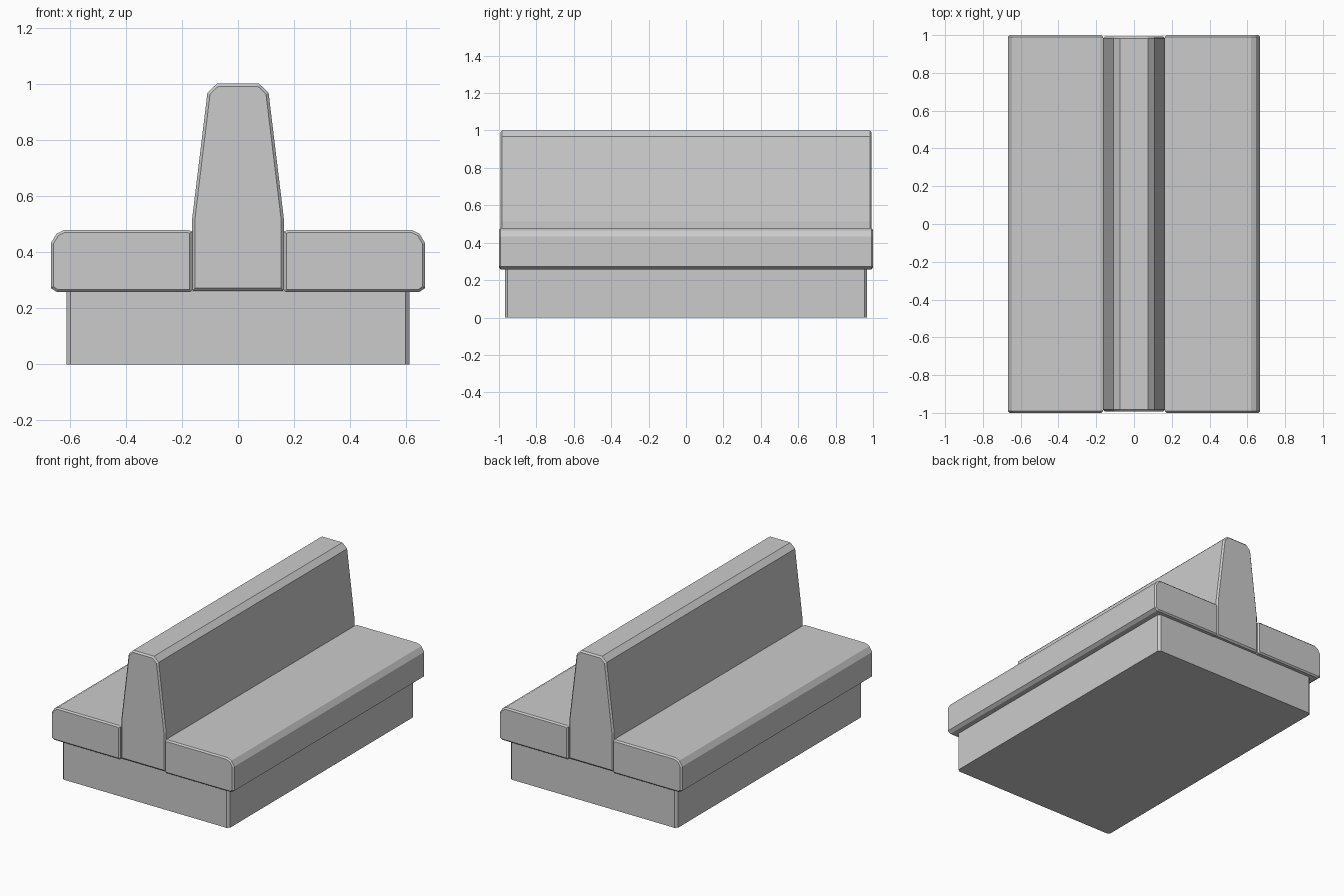
import bpy, bmesh

if "Cube" in bpy.data.objects:
    bpy.data.objects.remove(bpy.data.objects["Cube"])


def extrude_y(name, profile, half_len, chamfer):
    """Extrude an x-z profile along y and chamfer the rims of both end caps."""
    bm = bmesh.new()
    front = bm.faces.new([bm.verts.new((x, -half_len, z)) for x, z in profile])
    ext = bmesh.ops.extrude_face_region(bm, geom=[front], use_keep_orig=True)
    moved = [g for g in ext["geom"] if isinstance(g, bmesh.types.BMVert)]
    bmesh.ops.translate(bm, verts=moved, vec=(0, 2 * half_len, 0))
    bmesh.ops.recalc_face_normals(bm, faces=bm.faces)
    rims = [e for e in bm.edges
            if abs(e.verts[0].co.y - e.verts[1].co.y) < 1e-5]
    bmesh.ops.bevel(bm, geom=rims, offset=chamfer, segments=1,
                    affect='EDGES', profile=0.5)
    return finish(name, bm)


def finish(name, bm):
    bmesh.ops.recalc_face_normals(bm, faces=bm.faces)
    mesh = bpy.data.meshes.new(name)
    bm.to_mesh(mesh)
    bm.free()
    obj = bpy.data.objects.new(name, mesh)
    bpy.context.collection.objects.link(obj)
    return obj


# Plinth: box with chamfered vertical corners
bm = bmesh.new()
bmesh.ops.create_cube(bm, size=1)
bmesh.ops.scale(bm, verts=bm.verts, vec=(1.222, 1.938, 0.26))
bmesh.ops.translate(bm, verts=bm.verts, vec=(0, 0, 0.13))
uprights = [e for e in bm.edges
            if abs(e.verts[0].co.z - e.verts[1].co.z) > 0.1]
bmesh.ops.bevel(bm, geom=uprights, offset=0.015, segments=1,
                affect='EDGES', profile=0.5)
finish("plinth", bm)

# Seat cushions: one profile mirrored to each side
seat = [(0.163, 0.265), (0.17, 0.258), (0.646, 0.258), (0.667, 0.272),
        (0.667, 0.432), (0.646, 0.466), (0.62, 0.479), (0.18, 0.479),
        (0.163, 0.473)]
for side, sx in (("left", -1), ("right", 1)):
    extrude_y("seat_" + side, [(sx * x, z) for x, z in seat], 1.0, 0.009)

# Shared backrest: tapered with clipped top corners
half = [(0.163, 0.262), (0.163, 0.47), (0.164, 0.514), (0.109, 0.968),
        (0.075, 1.0)]
extrude_y("backrest", half + [(-x, z) for x, z in reversed(half)], 0.993, 0.01)
